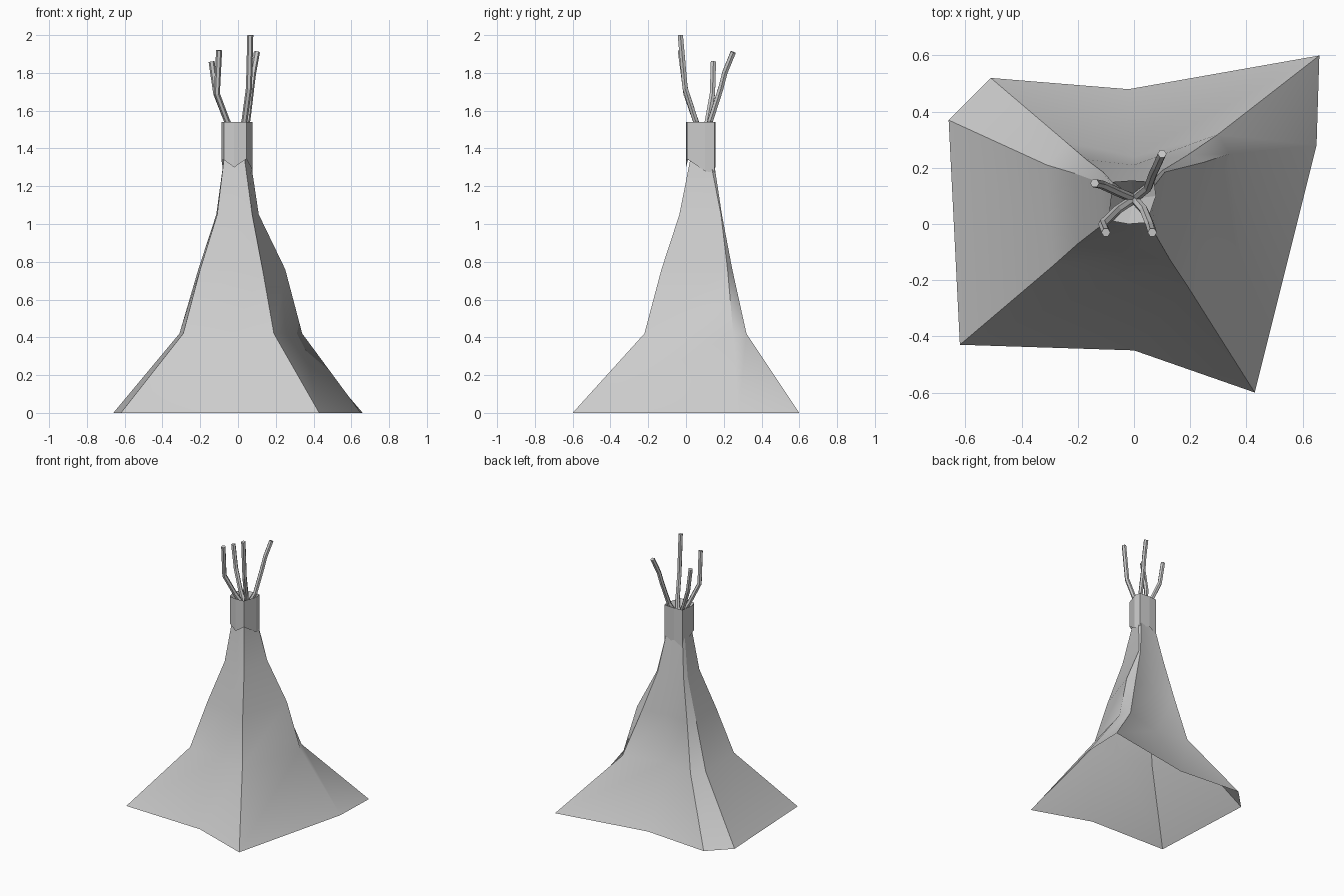
import bpy
import math
from mathutils import Vector

cube = bpy.data.objects.get("Cube")
if cube:
    bpy.data.objects.remove(cube)

canvas = bpy.data.materials.new("plain_grey")
canvas.use_nodes = True
GREY = (0.6, 0.6, 0.6, 1)
canvas.diffuse_color = GREY
canvas.node_tree.nodes["Principled BSDF"].inputs["Base Color"].default_value = GREY


def add_mesh(name, verts, faces):
    mesh = bpy.data.meshes.new(name)
    mesh.from_pydata(verts, [], faces)
    mesh.materials.append(canvas)
    obj = bpy.data.objects.new(name, mesh)
    bpy.context.collection.objects.link(obj)
    return obj


def loft(rings):
    """Quads joining closed rings of equal length, listed bottom to top."""
    n = len(rings[0])
    verts = [p for ring in rings for p in ring]
    faces = [(r * n + i, r * n + (i + 1) % n, (r + 1) * n + (i + 1) % n, (r + 1) * n + i)
             for r in range(len(rings) - 1) for i in range(n)]
    return verts, faces


# Tent cover: each column runs from the ground up to the collar
heights = [0, 0.42, 0.76, 1.05, 1.38]
columns = [
    [(-.62, -.43), (-.29, -.15), (-.20, -.07), (-.11, 0), (-.07, .04)],    # front right corner
    [(0, -.45), (-.03, -.19), (-.02, -.11), (-.01, -.03), (-.01, .03)],    # front middle
    [(.43, -.60), (.19, -.22), (.13, -.13), (.075, -.035), (.03, .03)],    # front left corner
    [(.65, .28), (.34, .25), (.25, .22), (.11, .185), (.06, .12)],         # left side fold
    [(.66, .60), (.30, .32), (.19, .245), (.10, .19), (.05, .14)],         # back left corner
    [(-.02, .48), (0, .24), (0, .21), (0, .175), (0, .14)],                # back middle
    [(-.51, .52), (-.24, .29), (-.17, .23), (-.11, .185), (-.06, .13)],    # back right corner
    [(-.66, .37), (-.31, .21), (-.21, .18), (-.115, .145), (-.07, .12)],   # right side fold
]
rings = [[(*col[k], z) for col in columns] for k, z in enumerate(heights)]
cover = add_mesh("tent_cover", *loft(rings))
cover.data.shade_smooth()
corner = {0, 2, 4, 6, 7}
for e in cover.data.edges:
    a, b = e.vertices
    col = a % 8
    if col == b % 8 and (col in corner or (col == 3 and min(a, b) >= 8)):
        e.use_edge_sharp = True

# Collar: pointed lower hem, with a funnel sunk into its top
hem = [(-.088, .05, 1.34), (-.075, .01, 1.34), (-.02, .0, 1.30), (.045, .005, 1.345),
       (.078, .10, 1.28), (.072, .15, 1.27), (-.01, .155, 1.30), (-.075, .15, 1.26)]
rim = [(x, y, 1.54) for x, y, z in hem]
verts, faces = loft([hem, rim])
verts.append((0, .09, 1.42))
faces += [(8 + i, 8 + (i + 1) % 8, 16) for i in range(8)]
add_mesh("collar", verts, faces)


# Poles: bent six-sided sticks fanning out of the collar
def pole(name, path, radius=0.016):
    pts = [Vector(p) for p in path]
    rings = []
    for i, p in enumerate(pts):
        d = (pts[min(i + 1, len(pts) - 1)] - pts[max(i - 1, 0)]).normalized()
        u = d.cross(Vector((0, 1, 0))).normalized()
        v = d.cross(u)
        rings.append([p + radius * (u * math.cos(t) - v * math.sin(t))
                      for t in (math.tau * k / 6 for k in range(6))])
    verts, faces = loft([[tuple(q) for q in r] for r in rings])
    last = len(verts) - 6
    faces += [tuple(range(5, -1, -1)), tuple(range(last, last + 6))]
    add_mesh(name, verts, faces)


base = (0, .09, 1.44)
pole("front_left_pole", [base, (.035, .05, 1.55), (.058, -.005, 1.72), (.065, -.03, 2.0)])
pole("front_right_pole", [base, (-.06, .05, 1.55), (-.112, .0, 1.69), (-.10, -.03, 1.92)])
pole("back_right_pole", [base, (-.06, .115, 1.55), (-.115, .14, 1.69), (-.14, .145, 1.86)])
pole("back_left_pole", [base, (.05, .13, 1.55), (.07, .185, 1.72), (.08, .205, 1.80), (.10, .25, 1.91)])
